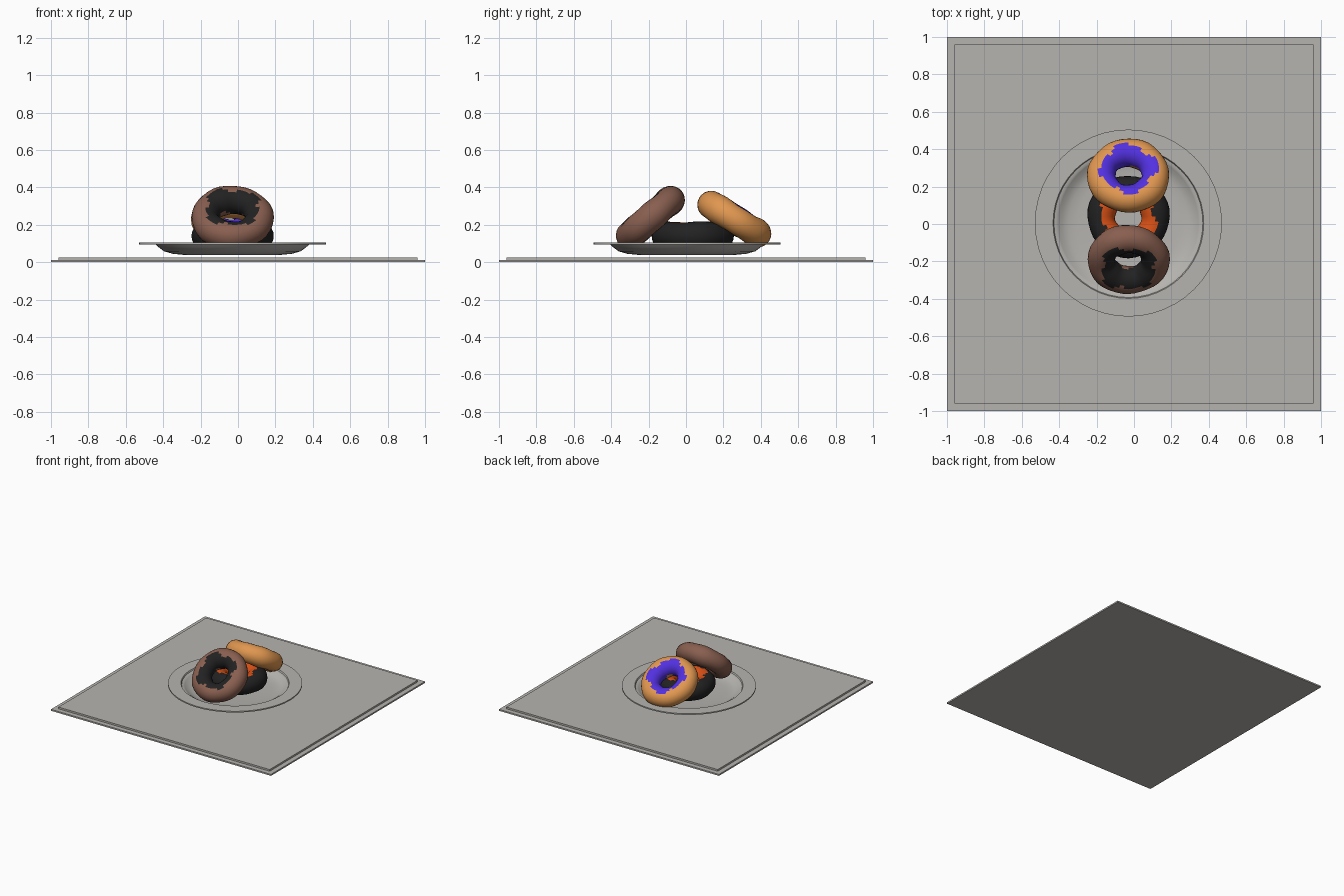
import bpy, bmesh, math
from mathutils import Matrix

if "Cube" in bpy.data.objects:
    bpy.data.objects.remove(bpy.data.objects["Cube"])


def material(name, rgb):
    m = bpy.data.materials.new(name)
    m.diffuse_color = (*rgb, 1)
    m.use_nodes = True
    m.node_tree.nodes["Principled BSDF"].inputs["Base Color"].default_value = m.diffuse_color
    return m


grey = material("warm_grey", (0.47, 0.455, 0.43))
tan = material("tan_dough", (0.75, 0.31, 0.08))
brown = material("brown_dough", (0.25, 0.115, 0.08))
black = material("dark_chocolate", (0.016, 0.016, 0.016))
orange = material("orange_icing", (0.72, 0.085, 0.008))
purple = material("purple_icing", (0.085, 0.03, 0.75))


def finish(bm, name, mats, smooth=None):
    bmesh.ops.recalc_face_normals(bm, faces=bm.faces)
    me = bpy.data.meshes.new(name)
    bm.to_mesh(me)
    bm.free()
    ob = bpy.data.objects.new(name, me)
    bpy.context.collection.objects.link(ob)
    for m in mats:
        me.materials.append(m)
    if smooth:
        bpy.ops.object.select_all(action='DESELECT')
        ob.select_set(True)
        bpy.context.view_layer.objects.active = ob
        bpy.ops.object.shade_smooth_by_angle(angle=math.radians(smooth))
    return ob


def slab(name, size, z0, z1):
    bm = bmesh.new()
    bmesh.ops.create_cube(bm, size=1, matrix=Matrix.Translation((0, 0, (z0 + z1) / 2))
                          @ Matrix.Diagonal((size, size, z1 - z0, 1)))
    finish(bm, name, [grey])


def plate(name, centre, profile, n=48):
    bm = bmesh.new()
    verts = [bm.verts.new((r, 0, z)) for r, z in profile]
    edges = [bm.edges.new(p) for p in zip(verts, verts[1:])]
    bmesh.ops.spin(bm, geom=verts + edges, cent=(0, 0, 0), axis=(0, 0, 1),
                   angle=2 * math.pi, steps=n, use_duplicate=False)
    bmesh.ops.remove_doubles(bm, verts=bm.verts, dist=0.0005)
    bmesh.ops.translate(bm, verts=bm.verts, vec=centre)
    finish(bm, name, [grey], 35)


def donut(name, centre, tilt, dough, icing, phase, nu=36, nv=24, R=0.145, r=0.075):
    bm = bmesh.new()
    rings = []
    for i in range(nu):
        u = 2 * math.pi * i / nu
        rr = r * (1 + 0.035 * math.sin(3 * u + phase) + 0.02 * math.sin(7 * u))
        rings.append([bm.verts.new(((R + rr * math.cos(v)) * math.cos(u),
                                    (R + rr * math.cos(v)) * math.sin(u),
                                    rr * math.sin(v)))
                      for v in (2 * math.pi * j / nv for j in range(nv))])
    for i in range(nu):
        u = 2 * math.pi * (i + 0.5) / nu
        # wavy icing limits: from near the crest, down into the hole
        start = 88 + 13 * math.sin(4 * u + phase) + 6 * math.sin(9 * u)
        stop = 200 + 22 * math.sin(3 * u + 2 * phase)
        a, b = rings[i], rings[(i + 1) % nu]
        for j in range(nv):
            k = (j + 1) % nv
            f = bm.faces.new((a[j], b[j], b[k], a[k]))
            f.material_index = int(start < 360 * (j + 0.5) / nv < stop)
    bm.transform(Matrix.Translation(centre) @ Matrix.Rotation(math.radians(tilt), 4, 'X'))
    finish(bm, name, [dough, icing], 60)


# Square stepped base
slab("base_lower", 2.0, 0, 0.012)
slab("base_upper", 1.92, 0.012, 0.026)

# Dished plate with a wide flat rim
plate("plate", (-0.03, 0.005, 0), [
    (0, 0.052), (0.27, 0.052), (0.32, 0.058), (0.355, 0.07), (0.375, 0.086),
    (0.385, 0.092), (0.398, 0.094), (0.403, 0.104), (0.5, 0.104), (0.5, 0.094),
    (0.41, 0.094), (0.395, 0.08), (0.365, 0.058), (0.32, 0.045), (0.26, 0.039), (0, 0.039)])

# One flat donut with two leaning on it
donut("middle_donut", (-0.03, 0.04, 0.14), 0, black, orange, 0.5)
donut("front_donut", (-0.03, -0.19, 0.238), 41, brown, black, 2.0)
donut("back_donut", (-0.03, 0.258, 0.23), -32, tan, purple, 4.0)
